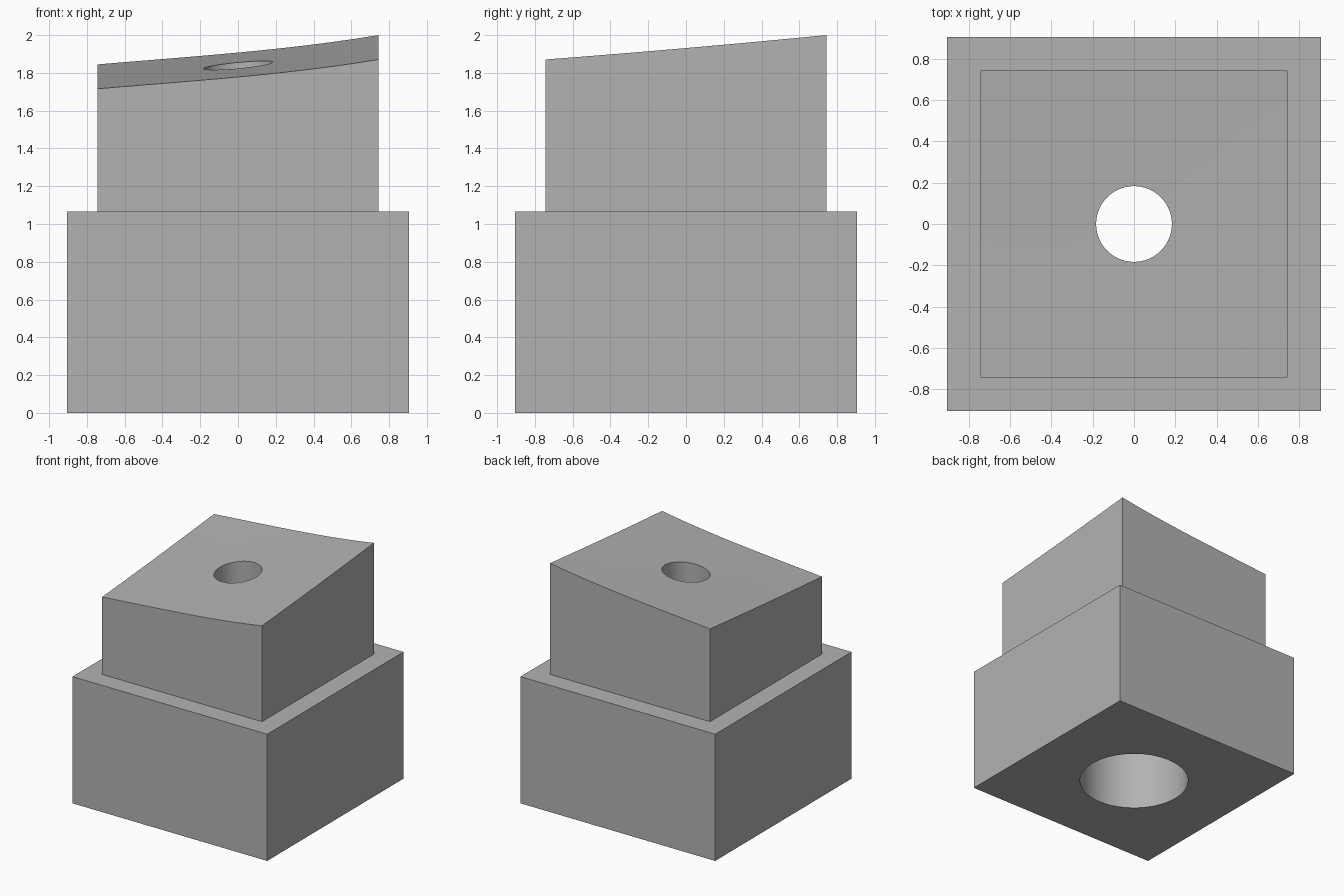
import bpy
import bmesh
from mathutils import Matrix

old = bpy.data.objects.get("Cube")
if old:
    bpy.data.objects.remove(old, do_unlink=True)

BASE, POST, STEP = 0.905, 0.743, 1.065   # half widths and ledge height
BORE, HOLE = 0.43, 0.183                 # radii of the lower and upper holes

grey = bpy.data.materials.new("plain grey")
grey.use_nodes = True
colour = (0.45, 0.45, 0.45, 1)
grey.diffuse_color = colour
grey.node_tree.nodes["Principled BSDF"].inputs["Base Color"].default_value = colour


def make_object(name, bm):
    bmesh.ops.recalc_face_normals(bm, faces=bm.faces)
    mesh = bpy.data.meshes.new(name)
    bm.to_mesh(mesh)
    bm.free()
    mesh.materials.append(grey)
    obj = bpy.data.objects.new(name, mesh)
    bpy.context.collection.objects.link(obj)
    return obj


def drill(obj, radius):
    """Cut a vertical round hole right through the part."""
    bm = bmesh.new()
    bmesh.ops.create_cone(bm, cap_ends=True, segments=96, radius1=radius,
                          radius2=radius, depth=6)
    cutter = make_object("hole_cutter", bm)
    cutter.hide_render = True
    mod = obj.modifiers.new("hole", "BOOLEAN")
    mod.operation, mod.solver, mod.object = "DIFFERENCE", "EXACT", cutter
    bpy.ops.object.select_all(action="DESELECT")
    obj.select_set(True)
    bpy.context.view_layer.objects.active = obj
    bpy.ops.object.modifier_apply(modifier=mod.name)
    bpy.data.objects.remove(cutter, do_unlink=True)
    bpy.ops.object.shade_smooth_by_angle(angle=0.5)


def top_height(x, y):
    """Gently curved top that climbs to the left and to the back."""
    u, v = x / POST, y / POST
    return 1.839 + 0.0695 * u + 0.015 * u * u + 0.008 * u ** 3 + 0.0645 * v + 0.004 * v * v


# Wide square base with the large bore
bm = bmesh.new()
bmesh.ops.create_cube(bm, size=1, matrix=Matrix.Translation((0, 0, STEP / 2))
                      @ Matrix.Diagonal((2 * BASE, 2 * BASE, STEP, 1)))
drill(make_object("base_block", bm), BORE)

# Narrower upper block with the sloping top and the small hole
bm = bmesh.new()
bmesh.ops.create_grid(bm, x_segments=12, y_segments=12, size=POST)
for vert in bm.verts:
    vert.co.z = STEP
result = bmesh.ops.extrude_face_region(bm, geom=bm.faces[:], use_keep_orig=True)
for vert in (g for g in result["geom"] if isinstance(g, bmesh.types.BMVert)):
    vert.co.z = top_height(vert.co.x, vert.co.y)
drill(make_object("upper_block", bm), HOLE)
